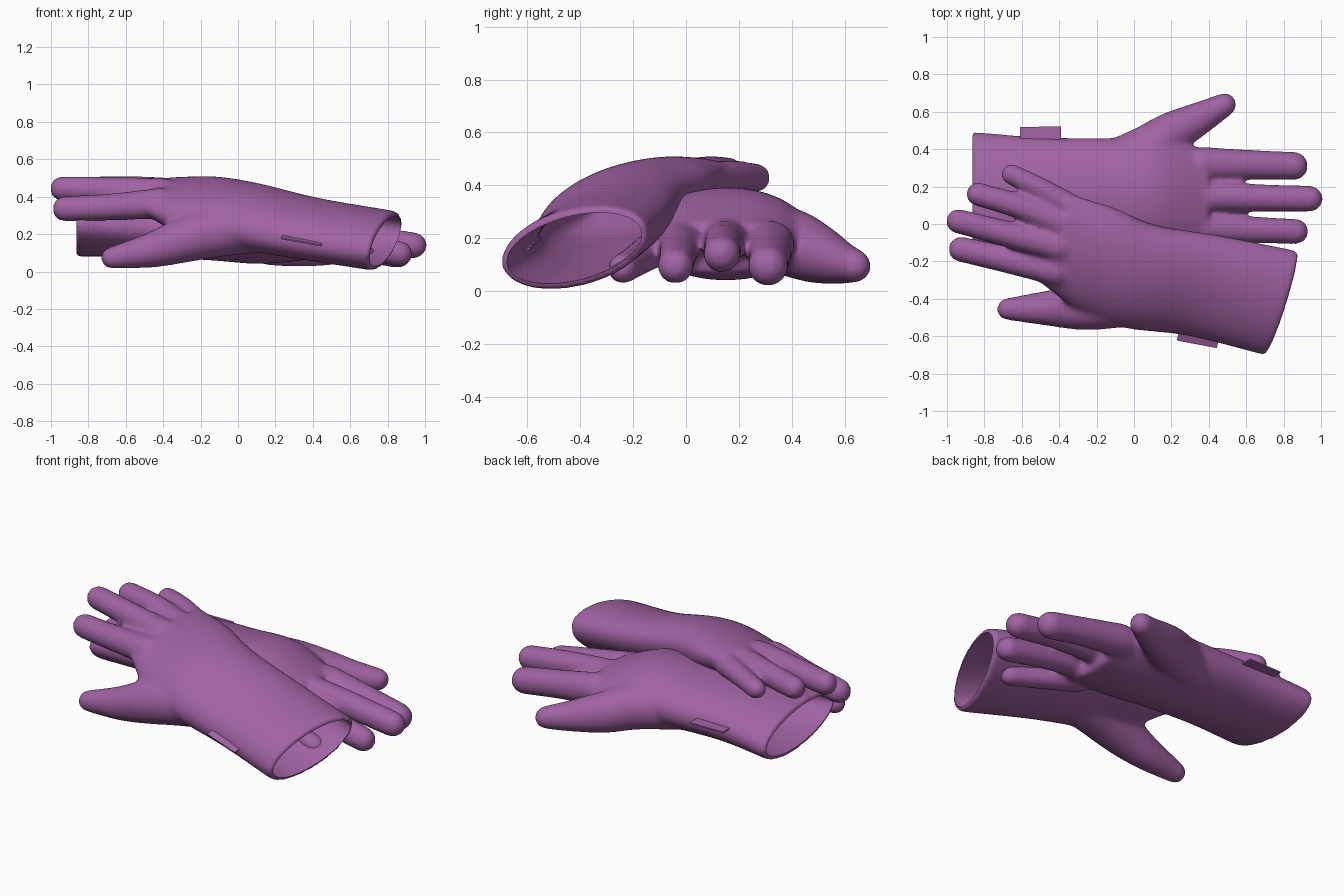
import bpy, bmesh, math
from mathutils import Vector, Matrix

cube = bpy.data.objects.get("Cube")
if cube:
    bpy.data.objects.remove(cube, do_unlink=True)

purple = bpy.data.materials.new("purple_rubber")
purple.use_nodes = True
purple.diffuse_color = (0.36, 0.125, 0.37, 1)
purple.node_tree.nodes["Principled BSDF"].inputs["Base Color"].default_value = purple.diffuse_color


def spline(keys, steps):
    """Catmull-Rom interpolation through keys of any dimension."""
    keys = [Vector(k) for k in keys]
    padded = [2 * keys[0] - keys[1]] + keys + [2 * keys[-1] - keys[-2]]
    out = []
    for p, q, r, s in zip(padded, padded[1:], padded[2:], padded[3:]):
        for i in range(steps):
            t = i / steps
            out.append(0.5 * (2 * q + (r - p) * t + (2 * p - 5 * q + 4 * r - s) * t ** 2
                              + (3 * q - p - 3 * r + s) * t ** 3))
    return out + [keys[-1]]


def loft(bm, sections, axis, flat_side, sides=48):
    """Closed elliptical loft; a section is x, y, z, half width, half thickness, sideways rise."""
    rings = []
    for x, y, z, a, b, rise in sections:
        side = flat_side + Vector((0, 0, rise))
        up = axis.cross(side).normalized()
        ring = []
        for i in range(sides):
            t = math.tau * i / sides
            ring.append(bm.verts.new(Vector((x, y, z)) + side * a * math.cos(t) + up * b * math.sin(t)))
        rings.append(ring)
    faces = [bm.faces.new(rings[0]), bm.faces.new(rings[-1])]
    for low, high in zip(rings, rings[1:]):
        for i in range(sides):
            j = (i + 1) % sides
            faces.append(bm.faces.new((low[i], low[j], high[j], high[i])))
    bmesh.ops.recalc_face_normals(bm, faces=faces)


def finger(bm, keys):
    """Overlapping balls along a path; a key is x, y, z, radius."""
    for x, y, z, r in spline(keys, 14):
        bmesh.ops.create_icosphere(bm, subdivisions=3, radius=r, matrix=Matrix.Translation((x, y, z)))


def make_object(name, bm):
    mesh = bpy.data.meshes.new(name)
    bm.to_mesh(mesh)
    bm.free()
    mesh.materials.append(purple)
    obj = bpy.data.objects.new(name, mesh)
    bpy.context.collection.objects.link(obj)
    return obj


def plate(name, centre, axis, side, up, size):
    bm = bmesh.new()
    frame = Matrix((axis, side, up)).transposed().to_4x4()
    bmesh.ops.create_cube(bm, size=1, matrix=Matrix.Translation(centre) @ frame @ Matrix.Diagonal((*size, 1)))
    make_object(name, bm)


def glove(name, flat_side, palm, fingers, thumb, tab):
    axis = (Vector(palm[2][:3]) - Vector(palm[0][:3])).normalized()
    flat_side = Vector(flat_side)
    body = spline(palm, 8)

    # Solid hand: palm loft, four fingers and thumb
    bm = bmesh.new()
    lip = body[0].copy()
    lip[:3] = Vector(lip[:3]) - axis * 0.015
    loft(bm, [lip] + body, axis, flat_side)
    for radius, path in fingers:
        sizes = (radius * 1.18, radius * 1.04, radius * 0.98)
        finger(bm, [(*point, size) for point, size in zip(path, sizes)])
    finger(bm, thumb)
    hand = make_object(name, bm)

    # Hollow inside the cuff
    bm = bmesh.new()
    mouth = body[0].copy()
    mouth[:3] = Vector(mouth[:3]) - axis * 0.1
    hollow = []
    for i, section in enumerate([mouth] + body[:30]):
        inner = section.copy()
        wall = 0.026 + 0.03 * (i / 30) ** 3
        inner[3] -= wall
        inner[4] -= wall
        hollow.append(inner)
    loft(bm, hollow, axis, flat_side)
    cavity = make_object(name + "_cavity", bm)
    cavity.hide_render = True

    # Fuse, soften, and open the cuff
    fuse = hand.modifiers.new("fuse", 'REMESH')
    fuse.mode = 'VOXEL'
    fuse.voxel_size = 0.012
    soft = hand.modifiers.new("soften", 'SMOOTH')
    soft.factor = 0.5
    soft.iterations = 24
    cut = hand.modifiers.new("open_cuff", 'BOOLEAN')
    cut.operation = 'DIFFERENCE'
    cut.solver = 'EXACT'
    cut.object = cavity
    bpy.context.view_layer.update()
    graph = bpy.context.evaluated_depsgraph_get()
    result = bpy.data.meshes.new_from_object(hand.evaluated_get(graph))
    hand.modifiers.clear()
    hand.data = result
    result.materials.clear()
    result.materials.append(purple)
    bpy.data.objects.remove(cavity, do_unlink=True)
    bpy.ops.object.select_all(action='DESELECT')
    hand.select_set(True)
    bpy.context.view_layer.objects.active = hand
    bpy.ops.object.shade_smooth_by_angle(angle=math.radians(45))

    # Thin tab on the thumb side of the cuff
    side = flat_side + Vector((0, 0, palm[1][5]))
    side = (side - axis * side.dot(axis)).normalized()
    plate(name + "_side_tab", tab, axis, side, axis.cross(side), (0.22, 0.08, 0.008))


# Lower glove, fingers towards +x
glove("lower_glove", (0, 1, 0),
      palm=[(-0.85, 0.15, 0.22, 0.343, 0.137, -0.1), (-0.5, 0.16, 0.225, 0.305, 0.147, -0.02),
            (-0.15, 0.16, 0.22, 0.3, 0.16, 0), (0.12, 0.15, 0.213, 0.31, 0.172, 0),
            (0.4, 0.12, 0.165, 0.275, 0.1, 0)],
      fingers=[(0.079, [(0.37, 0.32, 0.175), (0.6, 0.317, 0.14), (0.855, 0.31, 0.095)]),
               (0.073, [(0.37, 0.15, 0.19), (0.65, 0.14, 0.175), (0.94, 0.135, 0.14)]),
               (0.071, [(0.37, -0.02, 0.18), (0.6, -0.03, 0.145), (0.865, -0.04, 0.095)]),
               (0.06, [(0.29, -0.13, 0.155), (0.5, -0.19, 0.115), (0.68, -0.24, 0.085)])],
      thumb=[(-0.2, 0.29, 0.2, 0.12), (0.05, 0.39, 0.185, 0.13), (0.2, 0.485, 0.145, 0.115),
             (0.36, 0.57, 0.112, 0.087), (0.485, 0.638, 0.095, 0.064)],
      tab=(-0.5, 0.48, 0.25))

# Upper glove, resting across the first, fingers towards -x
glove("upper_glove", (-0.3, -0.92, 0),
      palm=[(0.775, -0.42, 0.165, 0.3, 0.148, -0.25), (0.375, -0.33, 0.23, 0.288, 0.147, -0.3),
            (0.03, -0.28, 0.3, 0.293, 0.158, -0.33), (-0.2, -0.19, 0.342, 0.3, 0.145, -0.33),
            (-0.42, -0.08, 0.4, 0.26, 0.085, -0.25)],
      fingers=[(0.071, [(-0.41, -0.25, 0.365), (-0.68, -0.19, 0.345), (-0.925, -0.135, 0.335)]),
               (0.069, [(-0.4, -0.12, 0.42), (-0.65, -0.06, 0.435), (-0.94, 0.015, 0.443)]),
               (0.066, [(-0.38, 0, 0.425), (-0.6, 0.09, 0.445), (-0.835, 0.16, 0.443)]),
               (0.058, [(-0.33, 0.09, 0.425), (-0.5, 0.19, 0.435), (-0.655, 0.265, 0.428)])],
      thumb=[(0.2, -0.37, 0.235, 0.13), (-0.08, -0.42, 0.215, 0.135), (-0.28, -0.445, 0.17, 0.122),
             (-0.46, -0.45, 0.115, 0.095), (-0.675, -0.455, 0.073, 0.06)],
      tab=(0.345, -0.605, 0.17))
